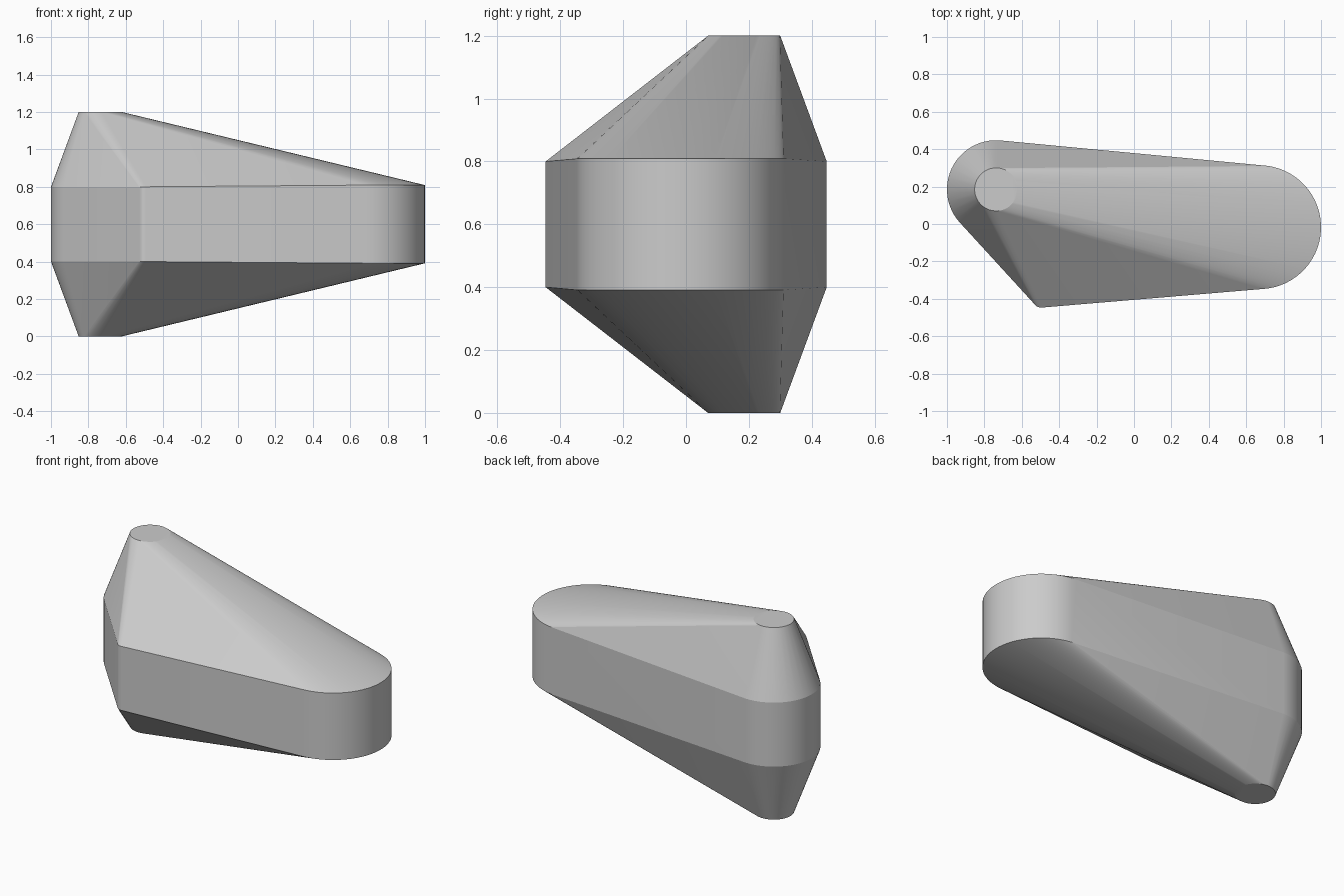
import bpy, bmesh
from math import cos, sin, pi, radians

if "Cube" in bpy.data.objects:
    bpy.data.objects.remove(bpy.data.objects["Cube"])

bm = bmesh.new()


def ring(cx, cy, r, z, n=64):
    """Circle of hull points at height z."""
    for i in range(n):
        a = 2 * pi * (i + 0.5) / n
        bm.verts.new((cx + r * cos(a), cy + r * sin(a), z))


# Body is the skin around mirrored discs above and below z = 0.6
for side in (-1, 1):
    ring(-0.737, 0.185, 0.115, 0.6 + side * 0.6)         # flat end cap
    ring(-0.737, 0.185, 0.263, 0.6 + side * 0.2)         # rounded left end
    ring(0.669, -0.017, 0.331, 0.6 + side * 0.209)       # rounded right end
    ring(-0.497, -0.405, 0.042, 0.6 + side * 0.2, 24)    # tight front corner

hull = bmesh.ops.convex_hull(bm, input=bm.verts)
bmesh.ops.delete(bm, geom=[v for v in bm.verts if not v.link_faces], context='VERTS')
bmesh.ops.dissolve_limit(bm, angle_limit=radians(0.2), verts=bm.verts, edges=bm.edges)
bmesh.ops.recalc_face_normals(bm, faces=bm.faces)

mesh = bpy.data.meshes.new("tapered_body")
bm.to_mesh(mesh)
bm.free()
body = bpy.data.objects.new("tapered_body", mesh)
bpy.context.collection.objects.link(body)

# Smooth curved walls, keep the rims crisp
bpy.context.view_layer.objects.active = body
body.select_set(True)
bpy.ops.object.shade_smooth_by_angle(angle=radians(15))
